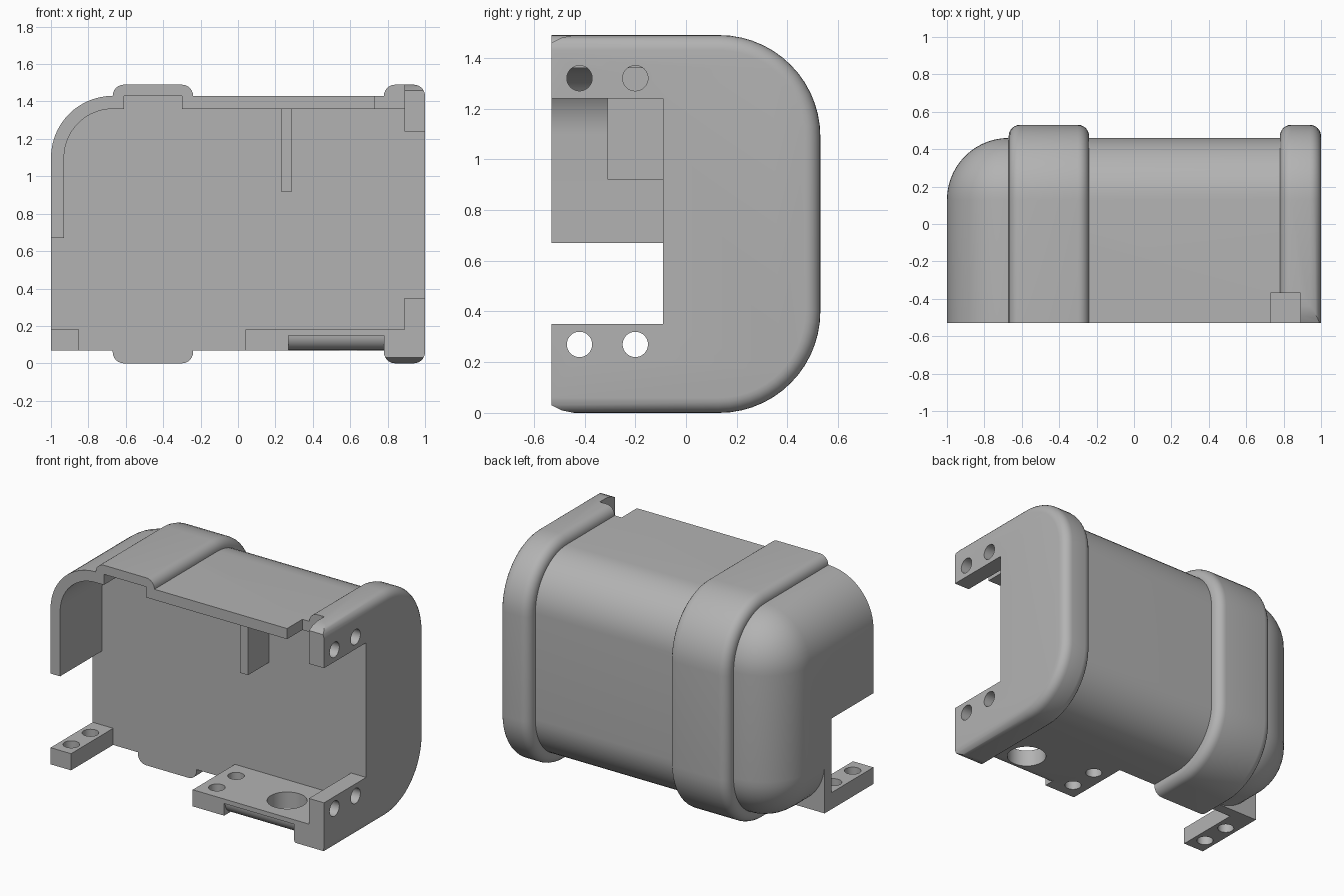
import bpy, bmesh
from math import sin, cos, pi, radians
from mathutils import Vector

cube = bpy.data.objects.get("Cube")
if cube:
    bpy.data.objects.remove(cube, do_unlink=True)

GREY = (0.45, 0.45, 0.45, 1)
mat = bpy.data.materials.new("plain grey")
mat.use_nodes = True
mat.diffuse_color = GREY
mat.node_tree.nodes["Principled BSDF"].inputs["Base Color"].default_value = GREY

FRONT, FLOOR_EDGE = -0.53, -0.09   # open front and face of the solid core


def make(name, bm):
    bmesh.ops.recalc_face_normals(bm, faces=bm.faces)
    mesh = bpy.data.meshes.new(name)
    bm.to_mesh(mesh)
    bm.free()
    mesh.materials.append(mat)
    obj = bpy.data.objects.new(name, mesh)
    bpy.context.collection.objects.link(obj)
    return obj


def prism(name, points, axis, lo, hi, bevel=0, steps=6):
    """Extrude a 2D outline along an axis, optionally rounding the sharp edges."""
    bm = bmesh.new()
    place = {"x": lambda a, b, t: (t, a, b),
             "y": lambda a, b, t: (a, t, b),
             "z": lambda a, b, t: (a, b, t)}[axis]
    face = bm.faces.new([bm.verts.new(place(a, b, lo)) for a, b in points])
    out = bmesh.ops.extrude_face_region(bm, geom=[face])
    shift = Vector(place(0, 0, hi - lo))
    for v in out["geom"]:
        if isinstance(v, bmesh.types.BMVert):
            v.co += shift
    bmesh.ops.recalc_face_normals(bm, faces=bm.faces)
    if bevel:
        sharp = [e for e in bm.edges if e.calc_face_angle(0) > radians(40)]
        bmesh.ops.bevel(bm, geom=sharp, offset=bevel, segments=steps,
                        profile=0.5, affect="EDGES")
    return make(name, bm)


def box(name, x0, x1, y0, y1, z0, z1, bevel=0, steps=6):
    return prism(name, [(x0, y0), (x1, y0), (x1, y1), (x0, y1)], "z", z0, z1, bevel, steps)


def arc(a, b, r, start, end, n=14):
    angles = [radians(start + (end - start) * i / n) for i in range(n + 1)]
    return [(a + r * cos(t), b + r * sin(t)) for t in angles]


def hole(axis, a, b, lo, hi, r=0.05):
    return prism("hole", arc(a, b, r, 0, 360, 32)[:-1], axis, lo, hi)


def combine(obj, tools, operation="DIFFERENCE"):
    """Apply boolean tools and discard them."""
    for tool in tools:
        tool.hide_render = True
        mod = obj.modifiers.new("cut", "BOOLEAN")
        mod.operation, mod.solver, mod.object = operation, "EXACT", tool
        bpy.context.view_layer.objects.active = obj
        bpy.ops.object.modifier_apply(modifier=mod.name)
        bpy.data.objects.remove(tool, do_unlink=True)


def cavity(bottom):
    """Open inside of the shell, with its rounded upper corner."""
    outline = [(0.89, bottom), (0.89, 1.36)] + arc(-0.67, 1.10, 0.26, 90, 180)
    return prism("cavity", outline + [(-0.93, bottom)], "y", -3, FLOOR_EDGE)


def corner_slot():
    return box("corner_slot", 0.73, 0.89, -3, -0.37, 1.2, 2)


def band(name, x0, x1, bevel):
    """Raised band wrapped around the back of the body."""
    outline = [(-0.9, 0)] + arc(0.13, 0.4, 0.4, -90, 0) + arc(0.13, 1.09, 0.4, 0, 90) + [(-0.9, 1.49)]
    return prism(name, outline, "x", x0, x1, bevel)


# Domed body: solid at the back, thin shell over the open front
body = box("body", -1, 1.6, -1.6, 0.46, 0.07, 1.43, 0.33, 14)
combine(body, [box("trim", -2, 0.86, FRONT, 2, -1, 3)], "INTERSECT")
combine(body, [cavity(-1),
               box("end_notch", -2, -0.8, -3, FLOOR_EDGE, -1, 0.67),
               box("band_groove", -0.61, -0.30, -3, FLOOR_EDGE, 1, 1.43),
               corner_slot()])

# Middle band
middle_band = band("middle_band", -0.67, -0.24, 0.06)
combine(middle_band, [box("trim", -2, 2, FRONT, 2, -1, 3)], "INTERSECT")
combine(middle_band, [cavity(-1), box("band_groove", -0.61, -0.30, -3, FLOOR_EDGE, 1, 1.43)])

# End band with its mounting posts and side opening
end_band = band("end_band", 0.78, 1.0, 0.06)
trim = [(FRONT, 0.03), (-0.49, 0.01), (-0.44, 0), (-0.44, -1), (2, -1),
        (2, 3), (-0.44, 3), (-0.44, 1.49), (-0.49, 1.48), (FRONT, 1.46)]
combine(end_band, [prism("trim", trim, "x", -2, 2)], "INTERSECT")
combine(end_band, [cavity(0.18),
                   box("side_opening", 0.8, 2, -3, FLOOR_EDGE, 0.35, 1.24),
                   corner_slot()])
combine(end_band, [hole("x", y, z, 0.8, 1.2) for y in (-0.42, -0.2) for z in (0.27, 1.32)])

# Floor plate with screw holes, a cable hole and a rounded lower front lip
floor_plate = box("floor_plate", 0.04, 0.88, FRONT, FLOOR_EDGE, 0.07, 0.18)
lip = [(FRONT - 0.1, 0), (-0.44, 0), (-0.44, 0.07)] + arc(-0.44, 0.15, 0.08, -90, -180, 10)[1:]
lip += [(FRONT - 0.1, 0.15)]
combine(floor_plate, [prism("lip", lip, "x", 0.27, 0.78)]
        + [hole("z", 0.14, y, -1, 1) for y in (-0.42, -0.22)]
        + [hole("z", 0.59, -0.33, -1, 1, 0.12)])

# Mounting tab with the web that joins it to the dome
tab = box("mounting_tab", -1, -0.85, FRONT, FLOOR_EDGE, 0.07, 0.18)
combine(tab, [hole("z", -0.925, y, -1, 1) for y in (-0.42, -0.22)])
web = box("tab_web", -1, -0.67, FLOOR_EDGE, -0.02, 0.07, 0.40)

# Inner rib hanging from the roof
rib = box("inner_rib", 0.23, 0.29, -0.31, FLOOR_EDGE, 0.92, 1.36)

# Smooth curves, sharp corners
bpy.ops.object.select_all(action="DESELECT")
for obj in (body, middle_band, end_band, floor_plate, tab, web, rib):
    obj.select_set(True)
bpy.context.view_layer.objects.active = body
bpy.ops.object.shade_smooth_by_angle(angle=radians(35))
